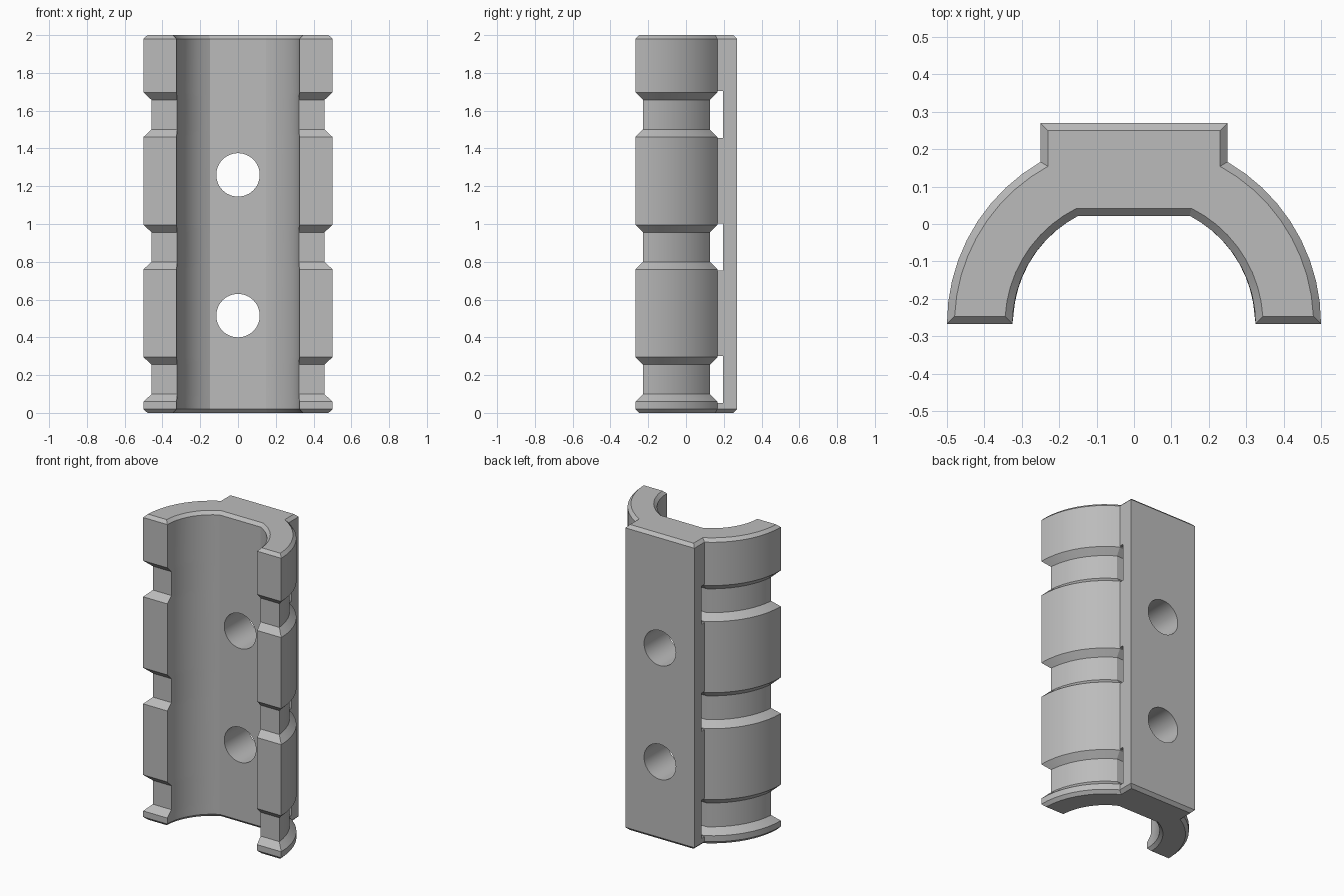
import bpy, bmesh, math

if "Cube" in bpy.data.objects:
    bpy.data.objects.remove(bpy.data.objects["Cube"])

CY = -0.267          # axis of the half ring
R_OUT, R_IN = 0.5, 0.325
DEPTH, CHAMFER = 0.04, 0.02
GROOVES = [0.177 + 0.701 * k for k in range(3)]
SEG = 9

grey = bpy.data.materials.new("plain grey")
grey.use_nodes = True
grey.diffuse_color = (0.5, 0.5, 0.5, 1)
grey.node_tree.nodes["Principled BSDF"].inputs["Base Color"].default_value = (0.5, 0.5, 0.5, 1)


def loft(name, sections):
    """Solid through a stack of (z, outline) sections with equal point counts."""
    bm = bmesh.new()
    rings = [[bm.verts.new((x, y, z)) for x, y in pts] for z, pts in sections]
    for low, high in zip(rings, rings[1:]):
        for i in range(len(low)):
            j = (i + 1) % len(low)
            bm.faces.new((low[i], low[j], high[j], high[i]))
    bm.faces.new(rings[0][::-1])
    bm.faces.new(rings[-1])
    bmesh.ops.recalc_face_normals(bm, faces=bm.faces)
    mesh = bpy.data.meshes.new(name)
    bm.to_mesh(mesh)
    bm.free()
    obj = bpy.data.objects.new(name, mesh)
    bpy.context.collection.objects.link(obj)
    mesh.materials.append(grey)
    return obj


def arc(radius, y_start, y_end):
    a = math.asin((y_start - CY) / radius)
    b = math.asin((y_end - CY) / radius)
    angles = [a + (b - a) * i / SEG for i in range(SEG + 1)]
    return [(radius * math.cos(t), CY + radius * math.sin(t)) for t in angles]


def mirrored(pts):
    return [(-x, y) for x, y in pts]


def ring_section(inset, flat, inner=0):
    """Half ring with flattened crown; inset shrinks the outside, inner widens the bore."""
    outer = arc(R_OUT - inset, CY + inset, flat)
    bore = arc(R_IN + inner, CY + inset, 0.022 + inner)
    return outer + mirrored(outer)[::-1] + mirrored(bore) + bore[::-1]


def block_section(y_in, inset=0):
    w, y = 0.25 - inset, 0.27 - inset
    return [(-w, y_in), (w, y_in), (w, y), (-w, y)]


# Half ring with chamfered ends and three strap grooves
full, floor = ring_section(0, 0.166), ring_section(DEPTH, 0.126)
end = ring_section(CHAMFER, 0.155, CHAMFER)
ring = [(0, end), (CHAMFER, full)]
for c in GROOVES:
    ring += [(c - 0.118, full), (c - 0.078, floor), (c + 0.078, floor), (c + 0.118, full)]
ring += [(2 - CHAMFER, full), (2, end)]
clamp = loft("half_ring_clamp", ring)

# Back mounting block, lifted off the ring where the straps pass under it
seat, roof, tip = block_section(0.15), block_section(0.195), block_section(0.12, CHAMFER)
block = [(0, tip), (CHAMFER, seat)]
for c in GROOVES:
    block += [(c - 0.125, seat), (c - 0.1249, roof), (c + 0.1249, roof), (c + 0.125, seat)]
block += [(2 - CHAMFER, seat), (2, tip)]
back_block = loft("back_block", block)


def boolean(tool, operation):
    mod = clamp.modifiers.new(operation.lower(), "BOOLEAN")
    mod.operation, mod.object, mod.solver = operation, tool, "EXACT"
    bpy.context.view_layer.objects.active = clamp
    bpy.ops.object.modifier_apply(modifier=mod.name)
    bpy.data.objects.remove(tool)


boolean(back_block, "UNION")

# Screw holes through the back
for z in (0.515, 1.26):
    bpy.ops.mesh.primitive_cylinder_add(vertices=48, radius=0.115, depth=1,
                                        location=(0, 0.2, z), rotation=(math.pi / 2, 0, 0))
    cutter = bpy.context.object
    cutter.hide_render = True
    cutter.data.materials.append(grey)
    boolean(cutter, "DIFFERENCE")

bpy.ops.object.select_all(action="DESELECT")
clamp.select_set(True)
bpy.context.view_layer.objects.active = clamp
bpy.ops.object.shade_smooth_by_angle(angle=math.radians(20))
